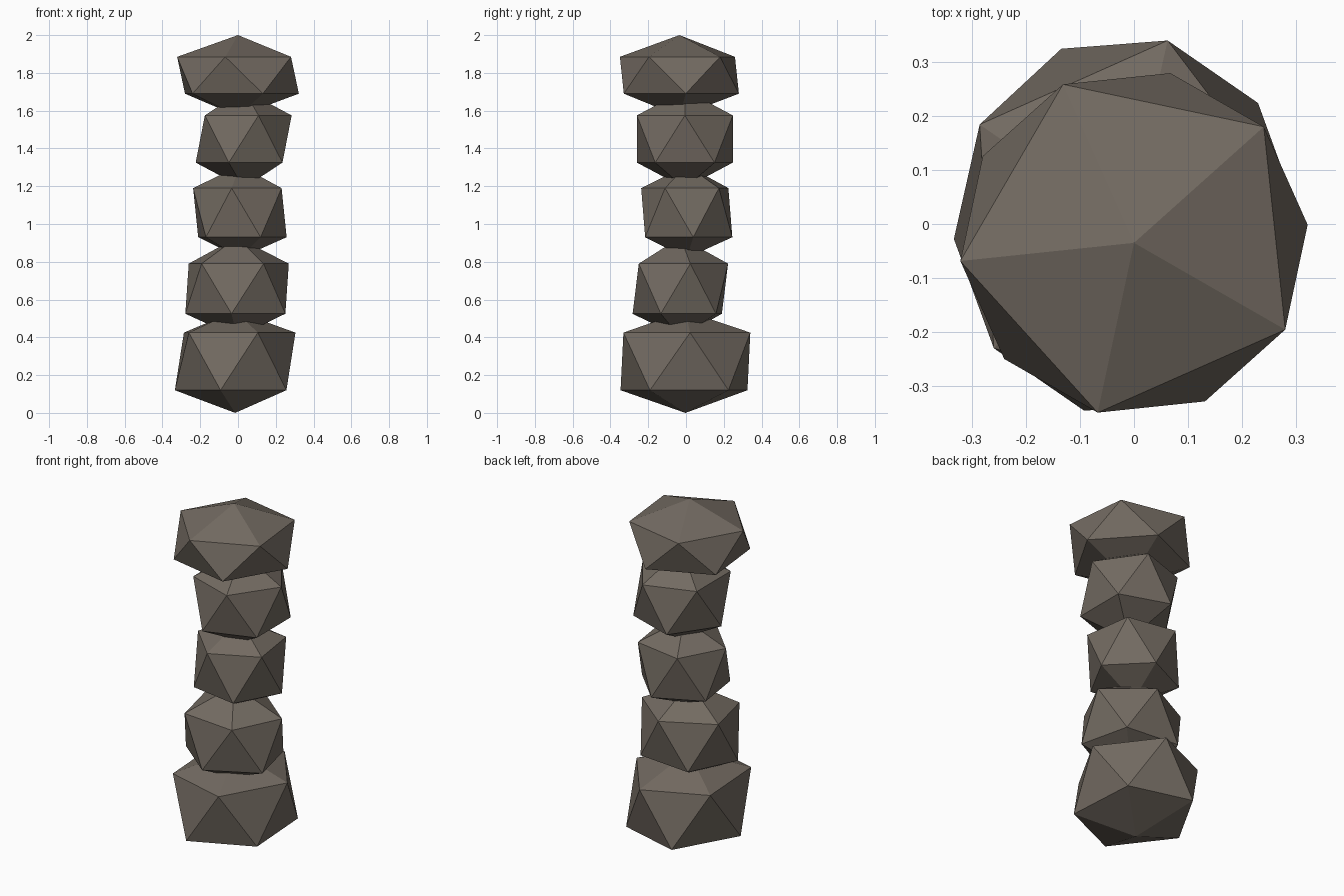
import bpy
import bmesh
from math import radians
from mathutils import Matrix

cube = bpy.data.objects.get("Cube")
if cube:
    bpy.data.objects.remove(cube, do_unlink=True)

# One flat stone colour
stone_colour = (0.17, 0.145, 0.12, 1)
stone_material = bpy.data.materials.new("warm_grey_stone")
stone_material.use_nodes = True
stone_material.diffuse_color = stone_colour
shader = stone_material.node_tree.nodes["Principled BSDF"]
shader.inputs["Base Color"].default_value = stone_colour
shader.inputs["Roughness"].default_value = 0.9


def stone(name, centre, ring_radius, turn, levels):
    """Twelve-cornered stone; levels run bottom tip, lower ring, upper ring, top tip."""
    bm = bmesh.new()
    bmesh.ops.create_icosphere(bm, subdivisions=1, radius=1)
    unit_ring = max(v.co.xy.length for v in bm.verts)
    bmesh.ops.rotate(bm, verts=bm.verts, matrix=Matrix.Rotation(radians(turn), 3, "Z"))
    for v in bm.verts:
        is_tip = abs(v.co.z) > 0.9
        if v.co.z < 0:
            z = levels[0] if is_tip else levels[1]
        else:
            z = levels[3] if is_tip else levels[2]
        v.co = (centre[0] + v.co.x * ring_radius[0] / unit_ring,
                centre[1] + v.co.y * ring_radius[1] / unit_ring, z)
    mesh = bpy.data.meshes.new(name)
    bm.to_mesh(mesh)
    bm.free()
    mesh.materials.append(stone_material)
    bpy.context.collection.objects.link(bpy.data.objects.new(name, mesh))


# Stacked stones, from the ground up
stone("base_stone", (-0.015, -0.003), (0.32, 0.354), 4, (0, 0.12, 0.425, 0.54))
stone("lower_stone", (-0.005, -0.03), (0.28, 0.254), 12, (0.4, 0.525, 0.79, 0.93))
stone("middle_stone", (0.01, 0.004), (0.25, 0.245), 44, (0.82, 0.93, 1.19, 1.31))
stone("upper_stone", (0.03, -0.006), (0.254, 0.267), 0, (1.19, 1.325, 1.575, 1.71))
stone("cap_stone", (0, -0.035), (0.324, 0.322), 42, (1.57, 1.69, 1.885, 2))
